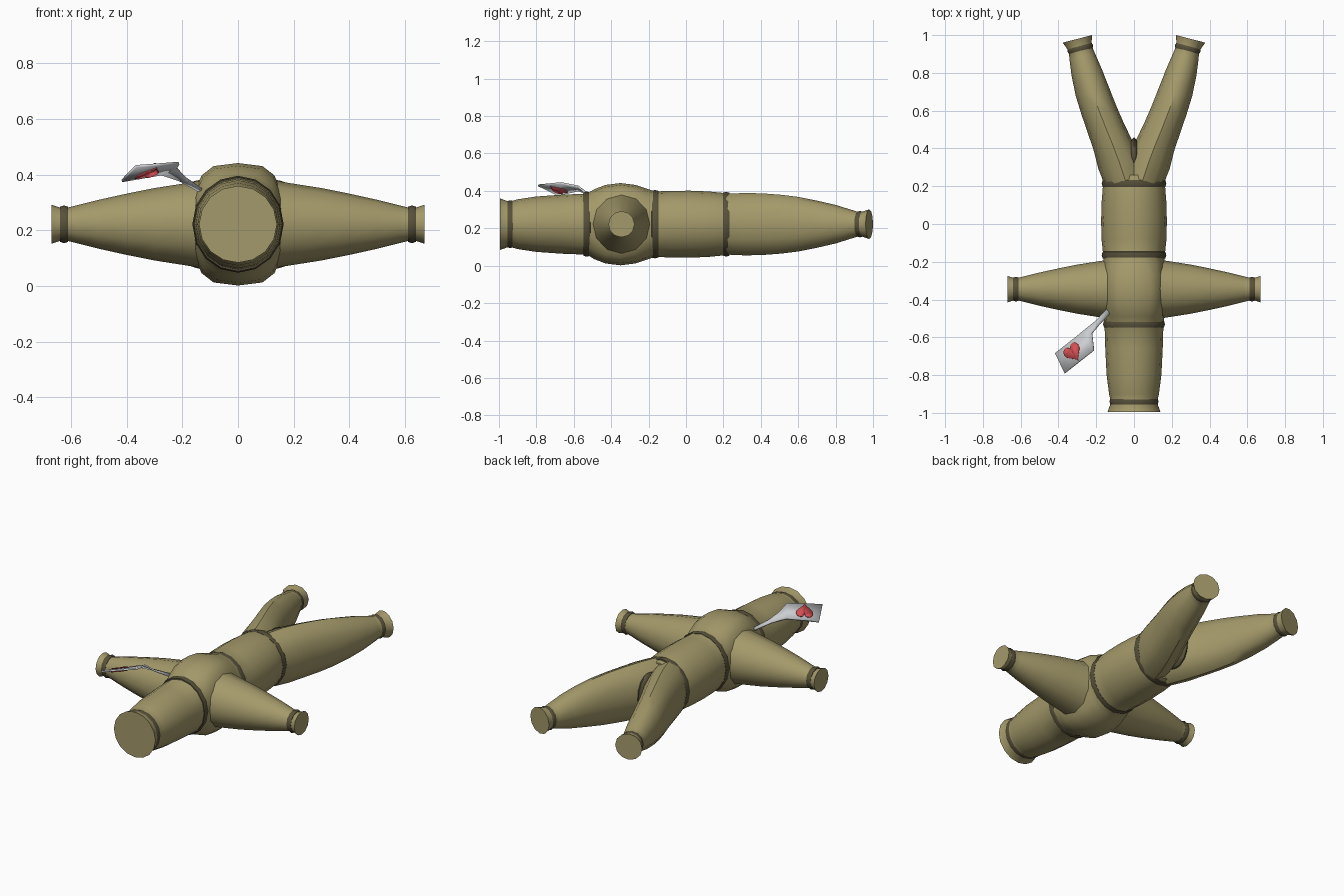
import bpy, bmesh, math
from mathutils import Vector

if "Cube" in bpy.data.objects:
    bpy.data.objects.remove(bpy.data.objects["Cube"], do_unlink=True)

MID = 0.222  # height of the centre line


def material(name, rgb):
    m = bpy.data.materials.new(name)
    m.use_nodes = True
    m.diffuse_color = (*rgb, 1)
    bsdf = m.node_tree.nodes["Principled BSDF"]
    bsdf.inputs["Base Color"].default_value = (*rgb, 1)
    bsdf.inputs["Roughness"].default_value = 0.8
    return m


olive = material("olive cloth", (0.37, 0.32, 0.145))
brown = material("dark brown binding", (0.095, 0.08, 0.042))
grey = material("light grey tag", (0.60, 0.61, 0.63))
red = material("red heart", (0.68, 0.08, 0.09))


def finish(bm, name, mat, angle=40):
    bmesh.ops.recalc_face_normals(bm, faces=bm.faces)
    mesh = bpy.data.meshes.new(name)
    bm.to_mesh(mesh)
    bm.free()
    obj = bpy.data.objects.new(name, mesh)
    bpy.context.collection.objects.link(obj)
    mesh.materials.append(mat)
    bpy.ops.object.select_all(action='DESELECT')
    obj.select_set(True)
    bpy.context.view_layer.objects.active = obj
    bpy.ops.object.shade_smooth_by_angle(angle=math.radians(angle))
    return obj


def loft(name, mat, axis, rings, sides=12):
    """Skin rings of (x, y, half width, half height, roundness) square to a level axis."""
    bm = bmesh.new()
    axis = Vector((*axis, 0)).normalized()
    across = axis.cross(Vector((0, 0, 1)))

    def bend(v, p):
        return math.copysign(abs(v) ** p, v)

    loops = []
    for x, y, w, h, p in rings:
        loop = []
        for i in range(sides):
            a = math.tau * i / sides
            co = Vector((x, y, MID)) + across * (w * bend(math.cos(a), p))
            co.z += h * bend(math.sin(a), p)
            loop.append(bm.verts.new(co))
        loops.append(loop)
    for a, b in zip(loops, loops[1:]):
        for i in range(sides):
            j = (i + 1) % sides
            bm.faces.new((a[i], a[j], b[j], b[i]))
    bm.faces.new(loops[0])
    bm.faces.new(loops[-1])
    return finish(bm, name, mat)


def binding(name, axis, x, y, w, h, sides=12, half=0.02):
    """Cloth band tied around a limb."""
    d = Vector(axis).normalized()
    rings = [(x + d.x * half * t, y + d.y * half * t, w + g, h + g, 1)
             for t, g in ((-1, -0.012), (-0.9, 0.003), (0, 0.008), (0.9, 0.003), (1, -0.012))]
    loft(name, brown, axis, rings, sides)


# Head, chest and belly as one stuffed tube along y
body = [(-0.995, 0.140, 0.138, 1), (-0.945, 0.122, 0.120, 1), (-0.90, 0.132, 0.133, 1),
        (-0.80, 0.145, 0.148, 1), (-0.66, 0.152, 0.158, 1), (-0.53, 0.156, 0.163, 1),
        (-0.49, 0.160, 0.187, 0.85), (-0.43, 0.163, 0.210, 0.7), (-0.35, 0.164, 0.220, 0.65),
        (-0.27, 0.163, 0.210, 0.7), (-0.21, 0.162, 0.190, 0.85), (-0.165, 0.163, 0.175, 1),
        (-0.08, 0.172, 0.178, 1), (0.02, 0.174, 0.179, 1), (0.12, 0.171, 0.175, 1),
        (0.22, 0.163, 0.165, 1), (0.26, 0.150, 0.155, 1)]
loft("body", olive, (0, 1), [(0, *r) for r in body], 16)
for name, y, w, h in (("head_binding", -0.94, 0.122, 0.120), ("neck_binding", -0.53, 0.156, 0.166),
                      ("waist_binding", -0.165, 0.163, 0.175), ("hip_binding", 0.215, 0.163, 0.165)):
    binding(name, (0, 1), 0, y, w, h, 16)

# Arms and legs, the same on both sides
arm = [(0.08, 0.168), (0.16, 0.152), (0.30, 0.130), (0.40, 0.110), (0.50, 0.088),
       (0.58, 0.068), (0.62, 0.058), (0.64, 0.060), (0.67, 0.070)]
leg = [(0.045, 0.23, 0.112, 0.163), (0.075, 0.32, 0.117, 0.167), (0.113, 0.42, 0.105, 0.164),
       (0.150, 0.51, 0.099, 0.157), (0.185, 0.60, 0.095, 0.146), (0.220, 0.70, 0.091, 0.126),
       (0.250, 0.80, 0.082, 0.103), (0.275, 0.89, 0.069, 0.075), (0.285, 0.93, 0.062, 0.063),
       (0.300, 0.98, 0.080, 0.079)]
for side, s in (("left", 1), ("right", -1)):
    loft(side + "_arm", olive, (s, 0), [(s * x, -0.345, r, r, 1) for x, r in arm])
    binding(side + "_wrist_binding", (s, 0), s * 0.625, -0.345, 0.058, 0.060, half=0.016)
    axis = (s * 0.25, 0.97)
    loft(side + "_leg", olive, axis, [(s * x, y, w, h, 1) for x, y, w, h in leg])
    binding(side + "_ankle_binding", axis, s * 0.285, 0.93, 0.062, 0.063, half=0.016)

# Dark patch sewn into the crotch
bm = bmesh.new()
bmesh.ops.create_uvsphere(bm, u_segments=10, v_segments=8, radius=1)
for v in bm.verts:
    v.co = Vector((v.co.x * 0.034, 0.36 + v.co.y * 0.10, MID + v.co.z * 0.135))
finish(bm, "crotch_patch", brown, 60)

# Tag: a tapering strip that widens into a tilted card
corners = [Vector(c) for c in ((-0.212, -0.668, 0.442), (-0.367, -0.79, 0.430),
                               (-0.417, -0.685, 0.378), (-0.290, -0.585, 0.400))]
strip = [((-0.222, -0.578, 0.424), (-0.275, -0.572, 0.402)),
         ((-0.185, -0.535, 0.385), (-0.210, -0.520, 0.380)),
         ((-0.128, -0.475, 0.345), (-0.145, -0.452, 0.345))]
bm = bmesh.new()
card = [bm.verts.new(c) for c in corners]
bm.faces.new(card)
last = (card[0], card[3])
for pair in strip:
    new = [bm.verts.new(c) for c in pair]
    bm.faces.new((last[0], last[1], new[1], new[0]))
    last = new
tag = finish(bm, "tag", grey, 30)
solid = tag.modifiers.new("thickness", 'SOLIDIFY')
solid.thickness = 0.01
solid.offset = 0

# Heart plates on both faces of the card
a, b, c, d = corners
normal = (b - a).cross(d - a).normalized()
for name, offset in (("heart_one", 0.009), ("heart_two", -0.009)):
    bm = bmesh.new()
    points = []
    for i in range(24):
        t = math.tau * i / 24
        u = 0.5 + 0.27 * math.sin(t) ** 3
        v = 0.53 + 0.028 * (13 * math.cos(t) - 5 * math.cos(2 * t) - 2 * math.cos(3 * t) - math.cos(4 * t))
        co = a.lerp(b, u).lerp(d.lerp(c, u), v)
        points.append(bm.verts.new(co + normal * offset))
    bm.faces.new(points)
    heart = finish(bm, name, red)
    plate = heart.modifiers.new("thickness", 'SOLIDIFY')
    plate.thickness = 0.004
    plate.offset = 0
